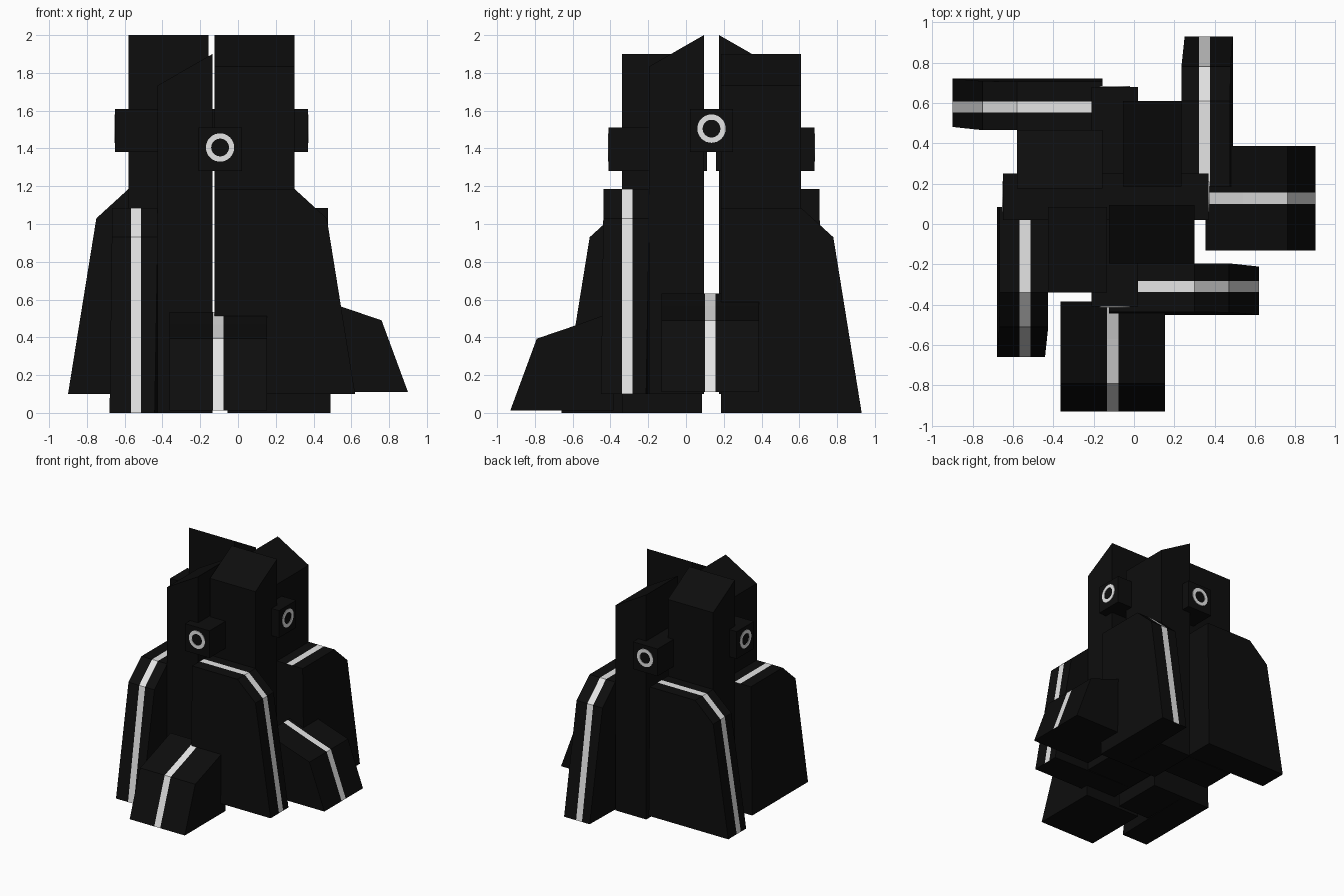
import bpy, bmesh, math
from mathutils import Matrix, Vector

if "Cube" in bpy.data.objects:
    bpy.data.objects.remove(bpy.data.objects["Cube"])


def material(name, value):
    m = bpy.data.materials.new(name)
    m.diffuse_color = (value, value, value, 1)
    m.use_nodes = True
    m.node_tree.nodes["Principled BSDF"].inputs["Base Color"].default_value = m.diffuse_color
    return m


BLACK = material("matte black", 0.004)
WHITE = material("pale grey", 0.78)


def add_object(name, bm, matrix, mats=(BLACK, WHITE)):
    bmesh.ops.transform(bm, matrix=matrix, verts=bm.verts)
    bmesh.ops.recalc_face_normals(bm, faces=bm.faces)
    mesh = bpy.data.meshes.new(name)
    bm.to_mesh(mesh)
    bm.free()
    for m in mats:
        mesh.materials.append(m)
    ob = bpy.data.objects.new(name, mesh)
    bpy.context.collection.objects.link(ob)


def slab(name, profile, stations, matrix, stripe=(), edit=None):
    """Sweep a (u, z) profile sideways through stations; stripe marks
    profile edges painted white in the middle band."""
    bm = bmesh.new()
    rows = []
    for i, v in enumerate(stations):
        row = []
        for u, z in profile:
            w = edit(i, u, z, v) if edit else v
            row.append(bm.verts.new((u, -w, z)))
        rows.append(row)
    n = len(profile)
    for i in range(len(rows) - 1):
        for k in range(n):
            j = (k + 1) % n
            f = bm.faces.new((rows[i][k], rows[i][j], rows[i + 1][j], rows[i + 1][k]))
            if i == 1 and k in stripe:
                f.material_index = 1
    bm.faces.new(rows[0])
    bm.faces.new(rows[-1])
    add_object(name, bm, matrix)


def ring(name, u, z, matrix, r_out=0.075, r_in=0.047, depth=0.005, seg=32):
    bm = bmesh.new()
    loops = []
    for r, d in ((r_in, 0), (r_out, 0), (r_out, depth), (r_in, depth)):
        loops.append([bm.verts.new((u + d, r * math.cos(2 * math.pi * s / seg),
                                    z + r * math.sin(2 * math.pi * s / seg)))
                      for s in range(seg)])
    for a in range(4):
        b = (a + 1) % 4
        for s in range(seg):
            t = (s + 1) % seg
            bm.faces.new((loops[a][s], loops[a][t], loops[b][t], loops[b][s]))
    add_object(name, bm, matrix, (WHITE,))


def place(cx, cy, cz, angle, shift):
    return (Matrix.Translation((cx, cy, cz)) @ Matrix.Rotation(math.radians(angle), 4, 'Z')
            @ Matrix.Translation((shift, 0, 0)))


# wing profile: flat shoulder, bevel, steep outer edge
WING = [(0.015, 0.10), (0.015, 1.185), (0.44, 1.185), (0.61, 1.03), (0.76, 0.10)]


def wing_flare(i, u, z, v):
    # outer face leans out to the bottom, inner face thins at the tip
    if i == 3:
        return v - 0.014 * (z - 0.1) / 1.08
    if i == 0 and u > 0.7:
        return v + 0.016
    return v


# four quarter towers, each turned a quarter turn from the last
QUARTERS = [("right", 0), ("back", 90), ("left", 180), ("front", 270)]
for side, angle in QUARTERS:
    if angle % 180 == 0:
        m = place(-0.14, 0.135, 0, angle, 0)
    else:
        m = place(-0.095, 0.135, -0.10, angle, 0.035)

    # striped wing
    slab(side + "_wing", WING, (0.33, 0.4175, 0.4725, 0.585), m, (1, 2, 3), wing_flare)

    # tall column with a sloping roof
    def roof(i, u, z, v):
        return v
    bm = bmesh.new()
    cross = [(0.04, 0.10), (0.04, 2.0), (0.33, 1.834), (0.33, 0.10)]
    ends = [[bm.verts.new((u, -v, z)) for v, z in cross] for u in (0.015, 0.44)]
    for k in range(4):
        j = (k + 1) % 4
        bm.faces.new((ends[0][k], ends[0][j], ends[1][j], ends[1][k]))
    bm.faces.new(ends[0])
    bm.faces.new(ends[1])
    add_object(side + "_column", bm, m)

    # lamp block with a ring on its outer face
    slab(side + "_lamp_block", [(-0.01, 1.38), (-0.01, 1.61), (0.51, 1.61), (0.51, 1.38)],
         (-0.115, 0.115), m)
    ring(side + "_lamp_ring", 0.509, 1.505, m)

# low striped feet on the right and front only
FOOT = [(0.495, 0.11), (0.495, 0.632), (0.68, 0.565), (0.90, 0.49), (1.04, 0.11)]
for name, m in (("right_foot", place(-0.14, 0.1275, 0, 0, 0)),
                ("front_foot", place(-0.105, 0.14, -0.097, 270, 0.03))):
    slab(name, FOOT, (-0.258, -0.028, 0.028, 0.258), m, (1, 2, 3))
